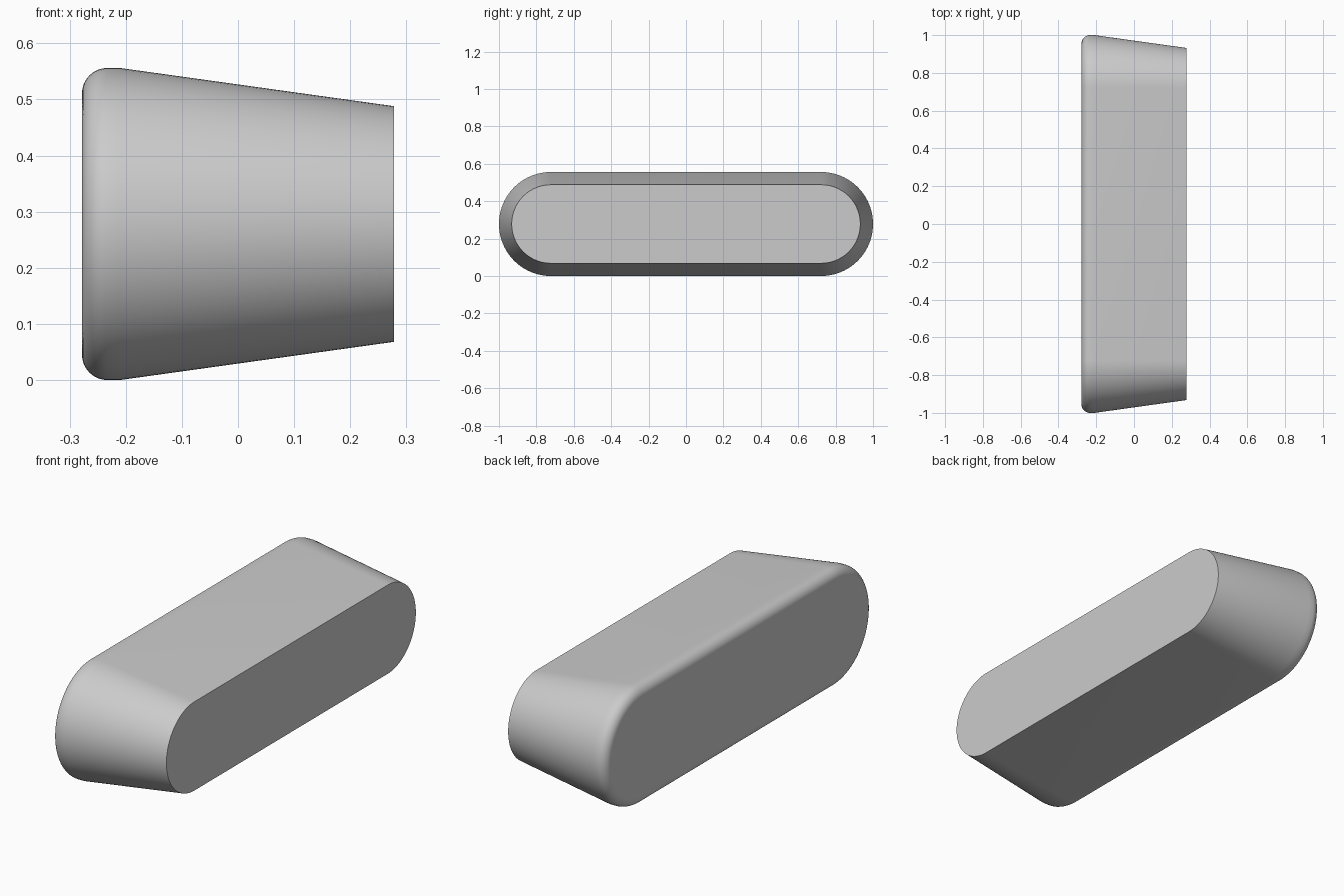
import bpy, bmesh
from math import pi, sin, cos, radians

if "Cube" in bpy.data.objects:
    bpy.data.objects.remove(bpy.data.objects["Cube"])

R = 0.278      # largest end radius, also half the depth
CY = 1.0 - R   # y of the rounded end centres
FIL = 0.045    # rounding of the back rim
SEG = 48       # segments per half circle

# Side profile as (x, radius): rounded back rim, short flat, tapered front
profile = [(-R + FIL * (1 - sin(a)), R - FIL * (1 - cos(a)))
           for a in (pi / 2 * (1 - i / 10) for i in range(11))]
profile += [(-0.21, R), (R, 0.21)]


def stadium(bm, x, r):
    """Ring of vertices around a pill-shaped section."""
    ring = []
    for side in (1, -1):
        for i in range(SEG + 1):
            a = -pi / 2 + pi * i / SEG
            ring.append(bm.verts.new((x, side * (CY + r * cos(a)), R + side * r * sin(a))))
    return ring


# Tapered pill-shaped body with flat ends
bm = bmesh.new()
rings = [stadium(bm, x, r) for x, r in profile]
n = len(rings[0])
for a, b in zip(rings, rings[1:]):
    for i in range(n):
        j = (i + 1) % n
        bm.faces.new((a[i], a[j], b[j], b[i]))
bm.faces.new(rings[0])
bm.faces.new(rings[-1])
bmesh.ops.recalc_face_normals(bm, faces=bm.faces)
mesh = bpy.data.meshes.new("tapered_body")
bm.to_mesh(mesh)
bm.free()

body = bpy.data.objects.new("tapered_body", mesh)
bpy.context.collection.objects.link(body)
bpy.context.view_layer.objects.active = body
body.select_set(True)
bpy.ops.object.shade_smooth_by_angle(angle=radians(30))
